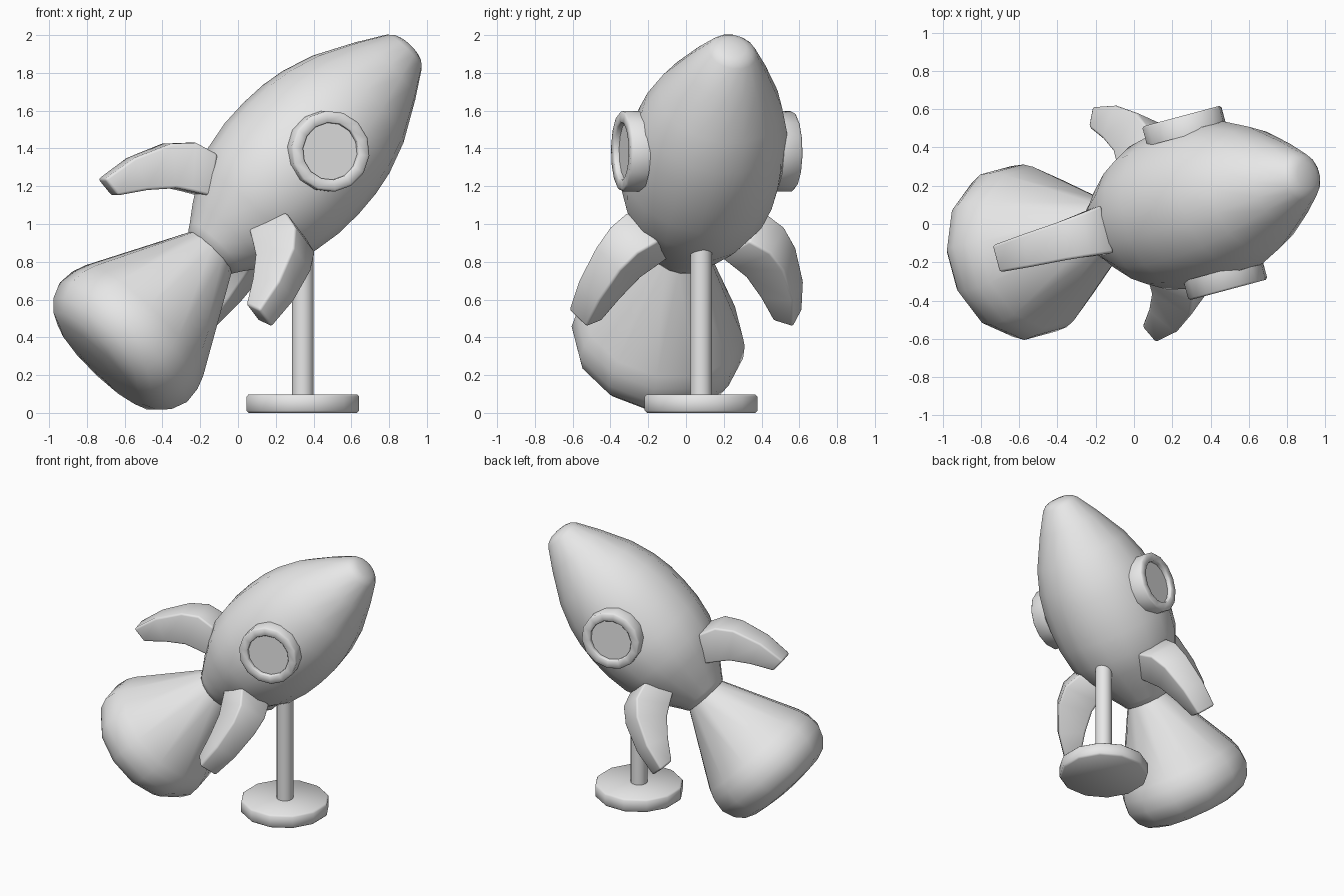
import bpy
import bmesh
from math import radians, cos, sin, pi
from mathutils import Matrix

cube = bpy.data.objects.get("Cube")
if cube:
    bpy.data.objects.remove(cube, do_unlink=True)

grey = bpy.data.materials.new("plain_grey")
grey.use_nodes = True
grey.diffuse_color = (0.8, 0.8, 0.8, 1)
grey.node_tree.nodes["Principled BSDF"].inputs["Base Color"].default_value = (0.8, 0.8, 0.8, 1)


def finish(bm, name, matrix, angle=40):
    """Turn a bmesh into a placed, smooth shaded object."""
    bmesh.ops.recalc_face_normals(bm, faces=bm.faces)
    mesh = bpy.data.meshes.new(name)
    bm.to_mesh(mesh)
    bm.free()
    mesh.materials.append(grey)
    mesh.polygons.foreach_set("use_smooth", [True] * len(mesh.polygons))
    mesh.set_sharp_from_angle(angle=radians(angle))
    obj = bpy.data.objects.new(name, mesh)
    obj.matrix_world = matrix
    bpy.context.scene.collection.objects.link(obj)
    return obj


def lathe(name, profile, sides, matrix, angle=40):
    """Revolve (radius, height) points around local z and cap both ends."""
    bm = bmesh.new()
    rings = []
    for r, z in profile:
        turn = [2 * pi * (i + 0.5) / sides for i in range(sides)]
        rings.append([bm.verts.new((r * cos(a), r * sin(a), z)) for a in turn])
    for low, high in zip(rings, rings[1:]):
        for i in range(sides):
            j = (i + 1) % sides
            bm.faces.new((low[i], low[j], high[j], high[i]))
    bm.faces.new(rings[0])
    bm.faces.new(rings[-1])
    return finish(bm, name, matrix, angle)


def fin(name, matrix):
    """Curved fin: paired outer and inner edge points, tapering in width."""
    outer = [(.36, -.384), (.486, -.422), (.577, -.52), (.663, -.713), (.697, -.905)]
    inner = [(.236, -.569), (.32, -.62), (.389, -.665), (.491, -.781), (.584, -.915)]
    bm = bmesh.new()
    rings = []
    for i, (o, n) in enumerate(zip(outer, inner)):
        w = 0.128 - 0.055 * i / (len(outer) - 1)
        corners = [(o, -w), (o, w), (n, w), (n, -w)]
        rings.append([bm.verts.new((p[0], side, p[1])) for p, side in corners])
    for a, b in zip(rings, rings[1:]):
        for i in range(4):
            j = (i + 1) % 4
            bm.faces.new((a[i], a[j], b[j], b[i]))
    bm.faces.new(rings[0])
    bm.faces.new(rings[-1])
    bmesh.ops.recalc_face_normals(bm, faces=bm.faces)
    sharp = [e for e in bm.edges if e.calc_face_angle() > radians(50)]
    bmesh.ops.bevel(bm, geom=sharp, offset=0.014, segments=2, profile=0.5, affect='EDGES')
    return finish(bm, name, matrix, 50)


# Tilted rocket frame: local z runs to the nose, local x to the top fin
rocket = (Matrix.Translation((0.37, 0.11, 1.385)) @ Matrix.Rotation(radians(15), 4, 'Z')
          @ Matrix.Rotation(radians(45), 4, 'Y') @ Matrix.Rotation(pi, 4, 'Z'))

# Hull
lathe("hull", [(.14, -.765), (.163, -.755), (.185, -.72), (.245, -.636), (.34, -.48),
               (.393, -.36), (.42, -.2), (.424, -.05), (.415, .09), (.391, .22),
               (.333, .39), (.22, .6), (.13, .745), (.105, .768), (.07, .782),
               (.02, .788)], 16, rocket, 60)

# Exhaust flame
lathe("exhaust_flame", [(.14, -.72), (.16, -.765), (.43, -1.27), (.455, -1.34),
                        (.463, -1.43), (.43, -1.515), (.375, -1.572), (.3, -1.603),
                        (.15, -1.622), (.03, -1.627)], 12, rocket, 60)

# Three fins around the hull
for k, label in enumerate(("top", "right", "left")):
    fin(label + "_fin", rocket @ Matrix.Rotation(2 * pi * k / 3, 4, 'Z'))

# Round windows on both sides, with a raised rim and recessed pane
for label, turn in (("front", -pi / 2), ("back", pi / 2)):
    lathe(label + "_window", [(.215, .365), (.215, .46), (.205, .47), (.158, .47),
                              (.152, .464), (.152, .44)], 14,
          rocket @ Matrix.Rotation(turn, 4, 'X'), 50)

# Stand
stand = Matrix.Translation((0.343, 0.08, 0))
lathe("stand_pole", [(.058, .08), (.058, .95)], 16, stand)
lathe("stand_base", [(.297, 0), (.309, .012), (.309, .086), (.297, .098)], 12, stand, 50)
